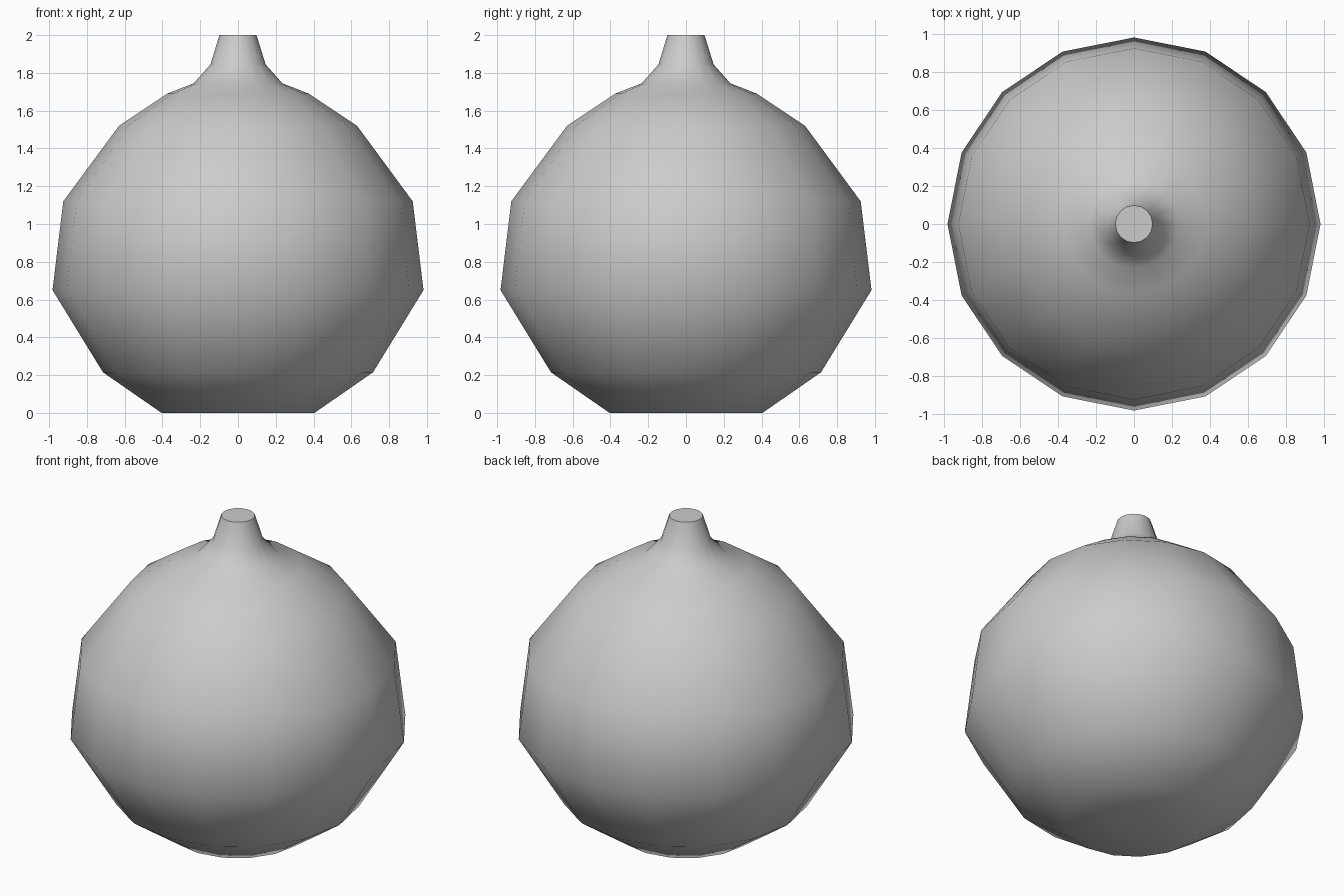
import bpy, bmesh, math

if "Cube" in bpy.data.objects:
    bpy.data.objects.remove(bpy.data.objects["Cube"])

SIDES = 16

# Half profile (radius, height) from the bottom centre to the neck rim
PROFILE = [(0.07, 0.0), (0.405, 0.0), (0.715, 0.215), (0.982, 0.65),
           (0.925, 1.12), (0.63, 1.52), (0.375, 1.69), (0.235, 1.745),
           (0.146, 1.845), (0.098, 2.0)]


def lathe(name, profile, sides):
    """Turn a profile around z, with a flat cap at each end."""
    bm = bmesh.new()
    rings = []
    for r, z in profile:
        rings.append([bm.verts.new((r * math.cos(2 * math.pi * i / sides),
                                    r * math.sin(2 * math.pi * i / sides), z))
                      for i in range(sides)])
    for a, b in zip(rings, rings[1:]):
        for i in range(sides):
            j = (i + 1) % sides
            bm.faces.new((a[i], a[j], b[j], b[i]))
    bm.faces.new(rings[0][::-1])
    bm.faces.new(rings[-1])
    mesh = bpy.data.meshes.new(name)
    bm.to_mesh(mesh)
    bm.free()
    obj = bpy.data.objects.new(name, mesh)
    bpy.context.collection.objects.link(obj)
    return obj


# Round flask body with short tapered neck
flask = lathe("round_flask", PROFILE, SIDES)
bpy.context.view_layer.objects.active = flask
flask.select_set(True)
bpy.ops.object.shade_smooth_by_angle(angle=math.radians(60))
